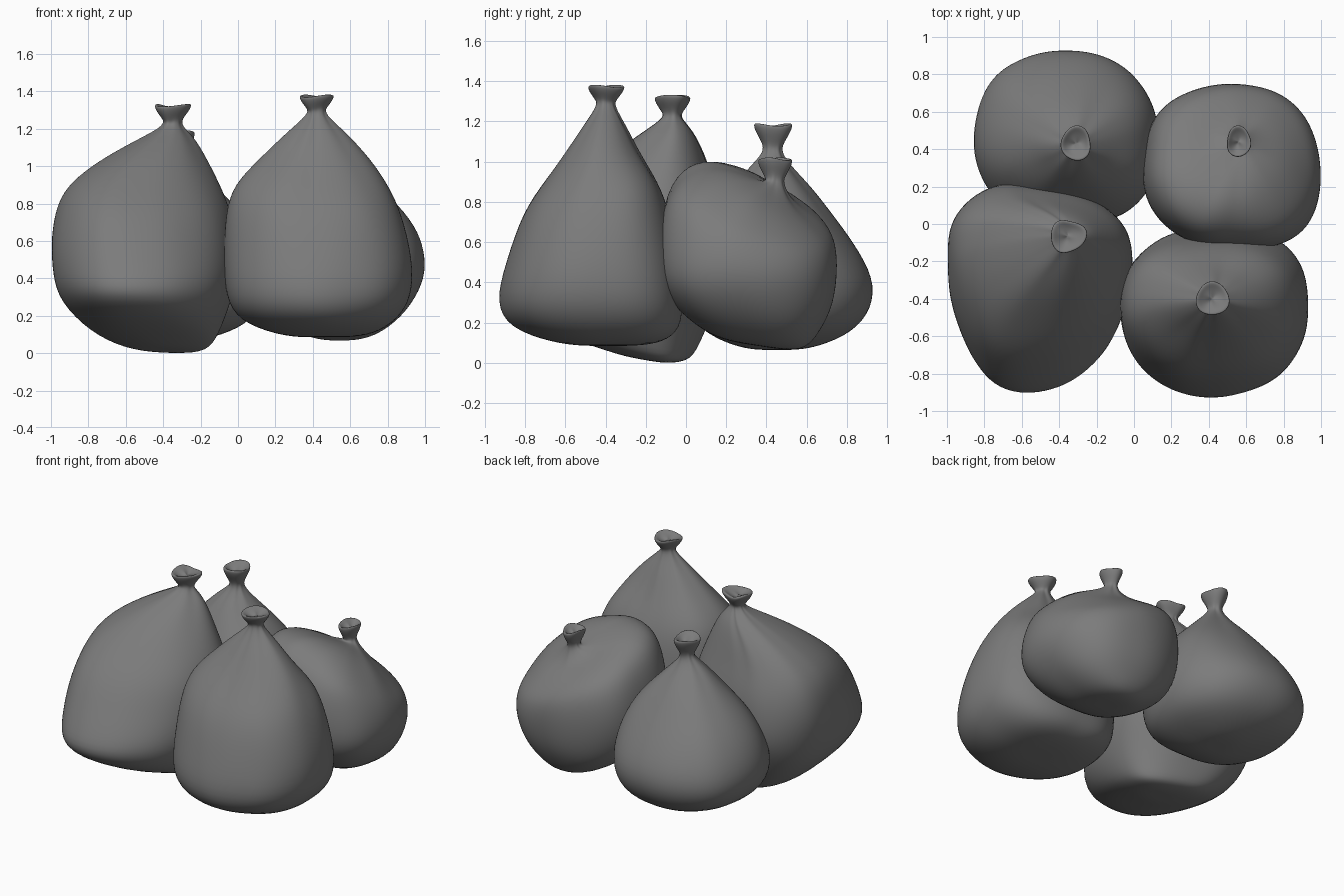
import bpy, bmesh, math, random
from mathutils import Vector, noise

if "Cube" in bpy.data.objects:
    bpy.data.objects.remove(bpy.data.objects["Cube"])

SEG = 32
random.seed(4)


def bag(name, rings, knot, fx=0.5, fy=0.5, powers=(2.2, 2.2, 2.2, 2.2)):
    """Loft a tied sack. rings: (z, xmin, xmax, ymin, ymax[, tilt_x, tilt_y]) from neck to base.
    knot: (half width x, half width y, height). powers: squareness of the ++, -+, --, +- quarters."""
    bm = bmesh.new()
    phase = random.uniform(0, 6)
    z0, x0, x1, y0, y1 = rings[0][:5]
    kx, ky = (x0 + x1) / 2, (y0 + y1) / 2
    rx, ry, h = knot
    # gathered mouth above the tie: hollow centre, rim, flare
    full = []
    for s, t in ((0.25, 0.74), (0.62, 0.84), (0.88, 0.98), (1.05, 0.94), (0.9, 0.64), (0.58, 0.3)):
        full.append((z0 + h * t, kx - rx * s, kx + rx * s, ky - ry * s, ky + ry * s))
    n_knot = len(full)
    full += rings
    # inner ring that flattens the base
    b = list(rings[-1])
    for lo, hi in ((1, 2), (3, 4)):
        m, half = (b[lo] + b[hi]) / 2, (b[hi] - b[lo]) / 4
        b[lo], b[hi] = m - half, m + half
    b[0] -= 0.015
    full.append(tuple(b))

    loops = []
    for i, ring in enumerate(full):
        z, xa, xb, ya, yb = ring[:5]
        tx, ty = ring[5:] if len(ring) > 5 else (0, 0)
        cx, cy = xa + (xb - xa) * fx, ya + (yb - ya) * fy
        depth = i - n_knot
        verts = []
        for k in range(SEG):
            a = 2 * math.pi * k / SEG
            c, s = math.cos(a), math.sin(a)
            ex = xb - cx if c > 0 else cx - xa
            ey = yb - cy if s > 0 else cy - ya
            p = powers[k * 4 // SEG] if depth > 2 else 2
            r = (abs(c / ex) ** p + abs(s / ey) ** p) ** (-1 / p)
            # pleats fade away from the tie
            if depth >= 0:
                wave = math.cos(7 * a + phase) + 0.6 * math.cos(11 * a + 2 * phase)
                r *= 1 + 0.07 * wave * math.exp(-0.75 * depth)
                r *= 1.012 if depth > 2 else 1
            else:
                r *= 1 + 0.05 * math.cos(3 * a + phase)
            v = Vector((cx + r * c, cy + r * s, z))
            v.z += tx * (v.x - cx) + ty * (v.y - cy)
            if depth < 0:
                v.z += 0.007 * math.cos(2 * a + phase)
            elif depth > 1:
                d = 0.016 * noise.noise(v * 3.5 + Vector((phase, 0, 0)))
                v += Vector((c, s, 0)) * d
            verts.append(bm.verts.new(v))
        loops.append(verts)
    for u, w in zip(loops, loops[1:]):
        for k in range(SEG):
            j = (k + 1) % SEG
            bm.faces.new((u[k], w[k], w[j], u[j]))
    # close the mouth and base
    for ring in (loops[0], loops[-1]):
        mid = bm.verts.new(sum((v.co for v in ring), Vector()) / SEG)
        for k in range(SEG):
            bm.faces.new((ring[k], ring[(k + 1) % SEG], mid))
    bmesh.ops.recalc_face_normals(bm, faces=bm.faces)
    me = bpy.data.meshes.new(name)
    bm.to_mesh(me)
    bm.free()
    me.shade_smooth()
    ob = bpy.data.objects.new(name, me)
    bpy.context.collection.objects.link(ob)
    sub = ob.modifiers.new("smooth", 'SUBSURF')
    sub.levels = sub.render_levels = 2
    mat = bpy.data.materials.get("bag_plastic") or bpy.data.materials.new("bag_plastic")
    mat.diffuse_color = (0.2, 0.2, 0.2, 1)
    mat.use_nodes = True
    mat.node_tree.nodes["Principled BSDF"].inputs["Base Color"].default_value = mat.diffuse_color
    me.materials.append(mat)


# tall pear-shaped bag
bag("bag_front_right", [
    (1.28, .38, .46, -.44, -.36),
    (1.18, .26, .58, -.51, -.30),
    (1.04, .11, .70, -.60, -.22),
    (.90, -.02, .80, -.70, -.14),
    (.75, -.06, .875, -.81, -.09),
    (.50, -.075, .935, -.89, -.05),
    (.30, -.06, .925, -.945, -.02),
    (.17, .01, .84, -.87, -.03),
    (.10, .20, .72, -.66, -.12)], (.09, .09, .10), powers=(3.0, 2.6, 2.15, 2.15))

# leaning bag with a corner toward the front
bag("bag_front_left", [
    (1.22, -.39, -.31, -.11, -.03),
    (1.16, -.50, -.24, -.20, .03),
    (1.05, -.72, -.17, -.36, .09),
    (.90, -.92, -.10, -.53, .14),
    (.75, -.975, -.04, -.68, .19),
    (.58, -1.0, -.01, -.79, .215),
    (.42, -.985, -.01, -.89, .205),
    (.27, -.95, -.04, -.93, .13, 0, -.05),
    (.11, -.80, -.10, -.75, .05, -.04, -.14),
    (.03, -.62, -.16, -.42, .01, -.06, -.16)], (.095, .09, .11), fx=.37, fy=.66,
    powers=(2.1, 2.1, 2.1, 2.15))

# round bag with a short neck
bag("bag_back_left", [
    (1.05, -.35, -.27, .39, .47),
    (.98, -.44, -.20, .32, .52),
    (.88, -.54, -.10, .24, .62),
    (.75, -.67, .01, .16, .71),
    (.60, -.79, .09, .07, .83),
    (.42, -.86, .13, .00, .935),
    (.27, -.845, .12, .00, .92),
    (.15, -.73, .05, .08, .82),
    (.08, -.50, -.15, .25, .65)], (.08, .095, .14), powers=(2.2, 2.3, 2.35, 2.8))

# squat bag with a hump ahead of its tie
bag("bag_back_right", [
    (.89, .52, .60, .40, .48),
    (.875, .42, .70, .27, .53, -.20, -.60),
    (.865, .27, .82, .10, .62, -.28, -.50),
    (.80, .14, .91, -.04, .70, -.30, -.36),
    (.69, .07, .965, -.11, .74, -.20, -.24),
    (.50, .04, .995, -.135, .755, -.08, -.10),
    (.33, .08, .965, -.125, .735, 0, -.10),
    (.20, .18, .88, -.02, .67, 0, -.12),
    (.10, .35, .74, .12, .60, 0, -.15)], (.065, .085, .13), powers=(2.2, 2.3, 2.3, 3.2))
